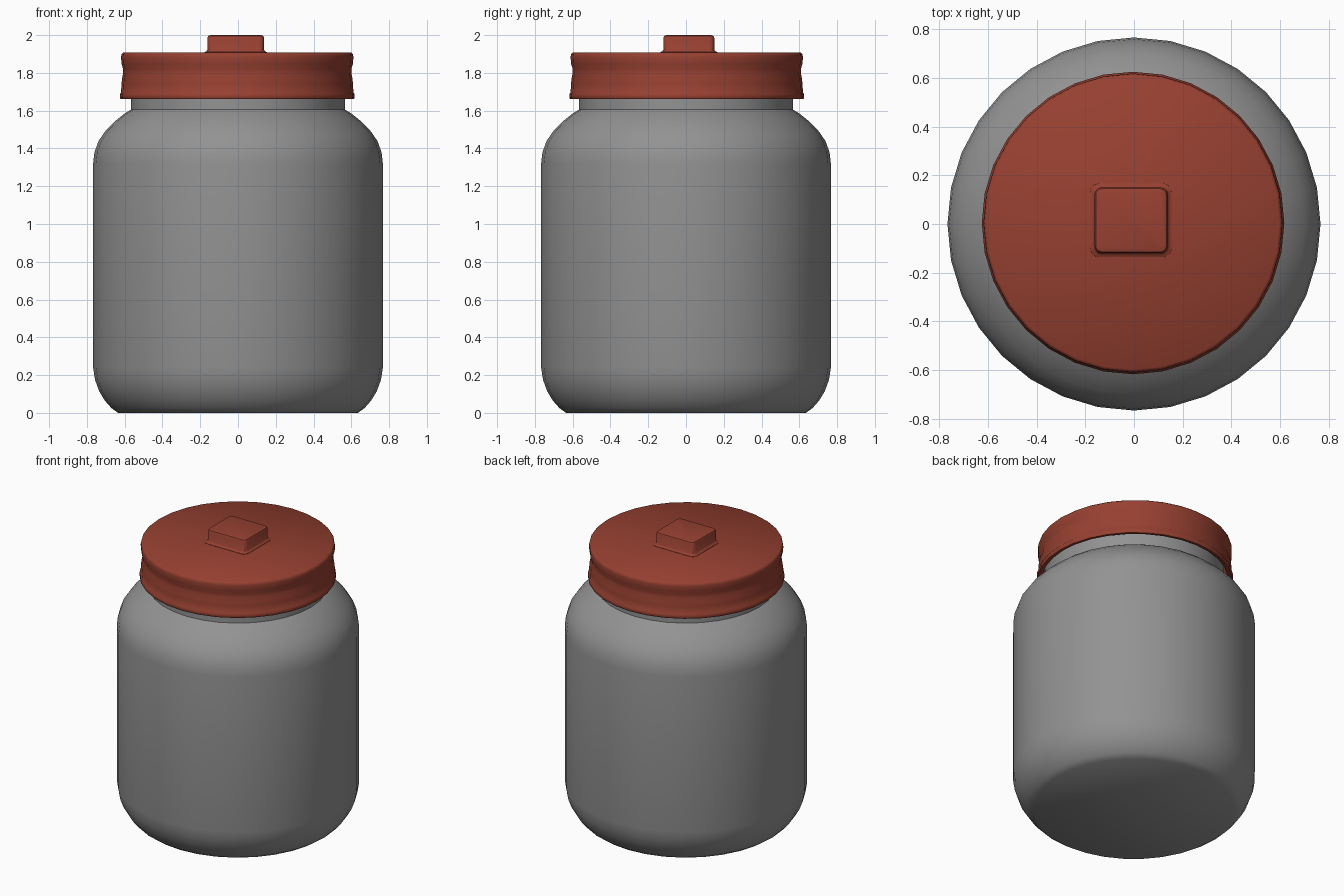
import bpy, bmesh, math

if "Cube" in bpy.data.objects:
    bpy.data.objects.remove(bpy.data.objects["Cube"])

def material(name, rgb):
    m = bpy.data.materials.new(name)
    m.diffuse_color = (*rgb, 1)
    m.use_nodes = True
    m.node_tree.nodes["Principled BSDF"].inputs["Base Color"].default_value = m.diffuse_color
    return m

GREY = material("jar grey", (0.29, 0.29, 0.29))
RED = material("lid red", (0.31, 0.052, 0.031))

def circle(r, n=32):
    return [(r * math.cos(2 * math.pi * i / n), r * math.sin(2 * math.pi * i / n)) for i in range(n)]

def rounded_rect(hx, hy, r, steps=4):
    pts = []
    for k, (sx, sy) in enumerate([(1, 1), (-1, 1), (-1, -1), (1, -1)]):
        for j in range(steps + 1):
            a = math.pi / 2 * (k + j / steps)
            pts.append((sx * (hx - r) + r * math.cos(a), sy * (hy - r) + r * math.sin(a)))
    return pts

def loft(name, rings, mat, centre=(0, 0)):
    """Skin a list of (outline, z) rings and cap both ends."""
    bm = bmesh.new()
    loops = [[bm.verts.new((x + centre[0], y + centre[1], z)) for x, y in pts] for pts, z in rings]
    for a, b in zip(loops, loops[1:]):
        n = len(a)
        for i in range(n):
            j = (i + 1) % n
            bm.faces.new((a[i], a[j], b[j], b[i]))
    bm.faces.new(loops[0][::-1])
    bm.faces.new(loops[-1])
    bmesh.ops.recalc_face_normals(bm, faces=bm.faces)
    me = bpy.data.meshes.new(name)
    bm.to_mesh(me)
    bm.free()
    me.materials.append(mat)
    ob = bpy.data.objects.new(name, me)
    bpy.context.collection.objects.link(ob)
    bpy.ops.object.select_all(action='DESELECT')
    ob.select_set(True)
    bpy.context.view_layer.objects.active = ob
    bpy.ops.object.shade_smooth_by_angle(angle=math.radians(40))
    return ob

# Jar body: rounded base, straight wall, shoulder and neck
body = [(0.635, 0), (0.67, 0.025), (0.705, 0.065), (0.735, 0.115), (0.757, 0.175), (0.767, 0.24),
        (0.767, 1.32), (0.76, 1.38), (0.738, 1.44), (0.70, 1.495), (0.65, 1.545), (0.60, 1.585),
        (0.567, 1.605), (0.567, 1.85)]
loft("jar_body", [(circle(r), z) for r, z in body], GREY)

# Lid: hollow cap with a bottom bead and a shallow groove round the side
lid = [(0.58, 1.86), (0.59, 1.67), (0.60, 1.662), (0.618, 1.662), (0.622, 1.668), (0.622, 1.688),
       (0.615, 1.697), (0.613, 1.74), (0.610, 1.77), (0.604, 1.80), (0.604, 1.82), (0.613, 1.85),
       (0.615, 1.885), (0.612, 1.9), (0.602, 1.908)]
loft("lid", [(circle(r), z) for r, z in lid], RED, (-0.004, 0.004))

# Square knob with flared foot and softened top edge
knob = [(0.018, 1.900), (0.016, 1.910), (0.006, 1.914), (0, 1.922), (0, 1.985), (-0.005, 1.996), (-0.016, 2.0)]
loft("lid_knob", [(rounded_rect(0.15 + d, 0.135 + d, 0.028 + d * 0.5), z) for d, z in knob], RED, (-0.012, 0.015))
